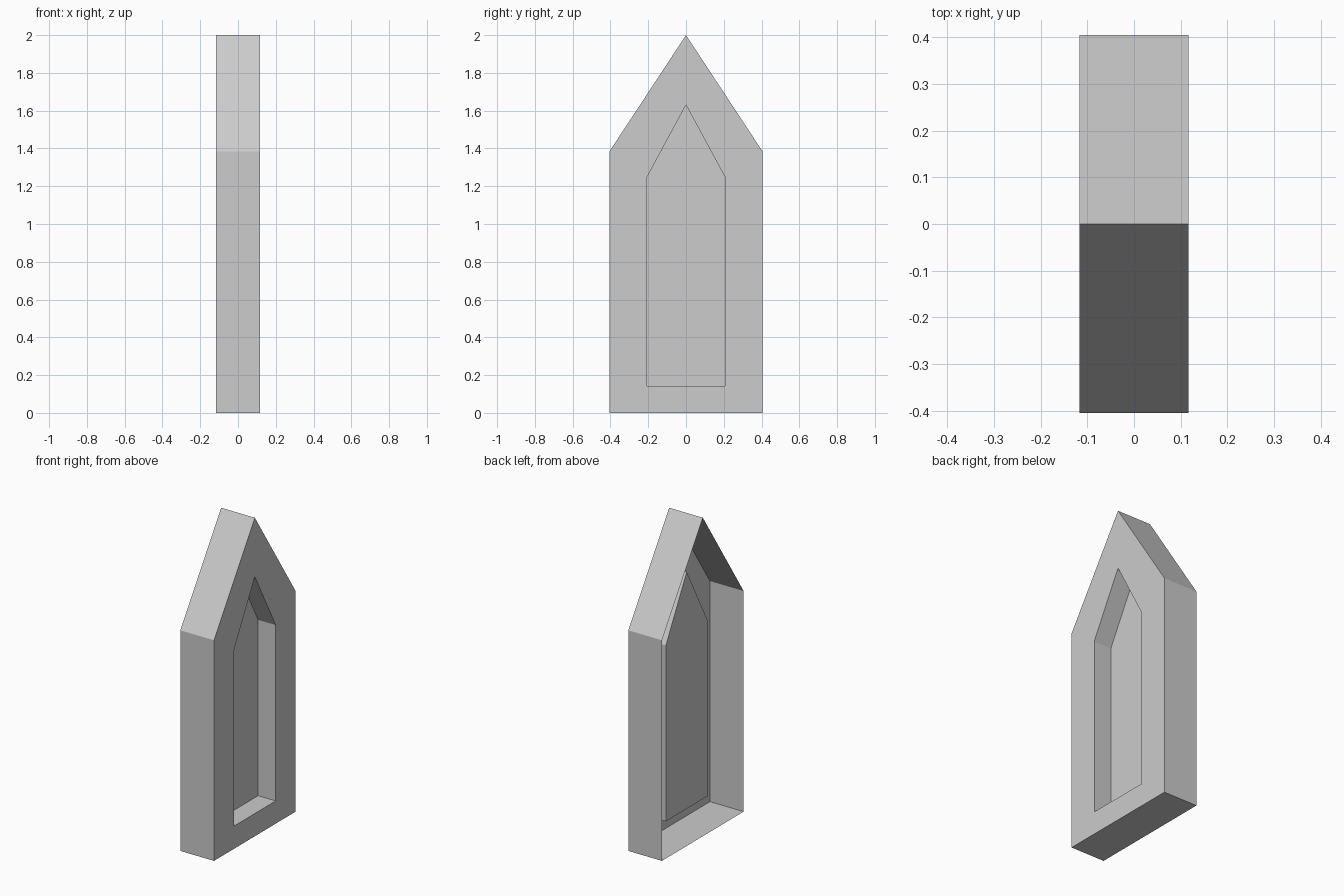
import bpy
import bmesh

cube = bpy.data.objects.get("Cube")
if cube:
    bpy.data.objects.remove(cube, do_unlink=True)

FACE_X, OPEN_X, PANE_X = 0.117, -0.117, -0.005

stone = bpy.data.materials.new("light_grey")
stone.use_nodes = True
grey = (0.604, 0.604, 0.604, 1)
stone.diffuse_color = grey
stone.node_tree.nodes["Principled BSDF"].inputs["Base Color"].default_value = grey


def gable(half_width, base, eaves, apex):
    """Pointed outline in the YZ plane, counter-clockwise seen from +x."""
    return [(-half_width, base), (half_width, base), (half_width, eaves),
            (0, apex), (-half_width, eaves)]


def ring(bm, outline, x):
    return [bm.verts.new((x, y, z)) for y, z in outline]


def bridge(bm, a, b):
    """Join two matching rings with a band of quads."""
    for i in range(len(a)):
        j = (i + 1) % len(a)
        bm.faces.new((a[i], a[j], b[j], b[i]))


outer = gable(0.405, 0, 1.385, 2)
inner = gable(0.207, 0.143, 1.247, 1.63)

# One open-backed shell: outer walls, face frame, recess walls, pane
bm = bmesh.new()
back_rim = ring(bm, outer, OPEN_X)
front_rim = ring(bm, outer, FACE_X)
recess_rim = ring(bm, inner, FACE_X)
pane_rim = ring(bm, inner, PANE_X)
for a, b in ((back_rim, front_rim), (front_rim, recess_rim), (recess_rim, pane_rim)):
    bridge(bm, a, b)
bm.faces.new(pane_rim)

mesh = bpy.data.meshes.new("pointed_window")
bm.to_mesh(mesh)
bm.free()
mesh.materials.append(stone)
window = bpy.data.objects.new("pointed_window", mesh)
bpy.context.collection.objects.link(window)
